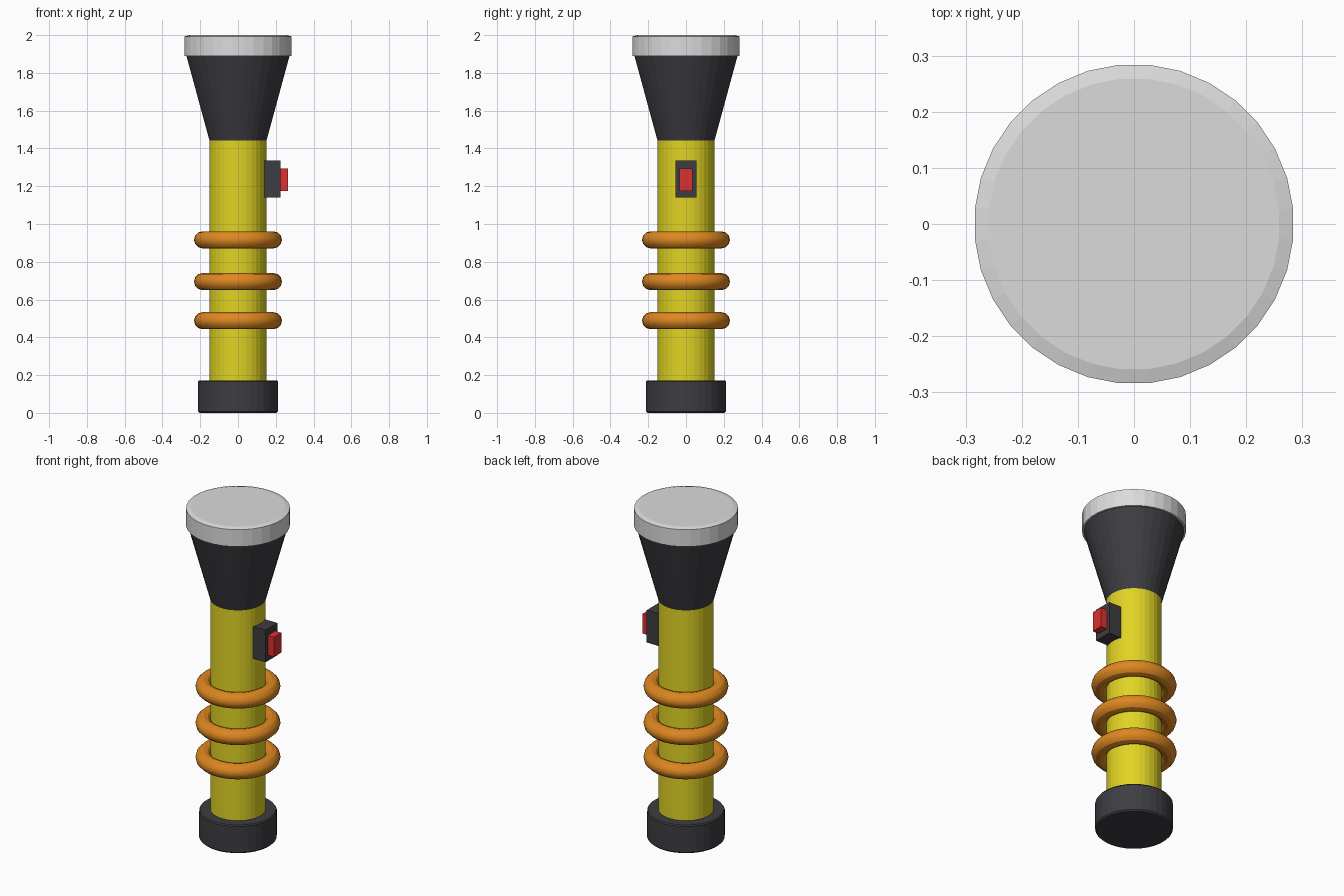
import bpy, math

cube = bpy.data.objects.get("Cube")
if cube:
    bpy.data.objects.remove(cube, do_unlink=True)

SIDES = 32


def material(name, srgb):
    color = [((c + 0.055) / 1.055) ** 2.4 for c in srgb] + [1]
    m = bpy.data.materials.new(name)
    m.use_nodes = True
    m.diffuse_color = color
    m.node_tree.nodes["Principled BSDF"].inputs["Base Color"].default_value = color
    return m


yellow = material("yellow", (0.88, 0.83, 0.14))
orange = material("orange", (0.87, 0.53, 0.13))
charcoal = material("charcoal", (0.24, 0.24, 0.26))
silver = material("silver", (0.86, 0.86, 0.86))
red = material("red", (0.86, 0.19, 0.19))


def finish(obj, name, mat):
    obj.name = obj.data.name = name
    obj.data.materials.append(mat)
    return obj


def turned(name, profile, mat):
    """Closed faceted solid turned about z from (radius, height) pairs."""
    verts, faces = [], []
    for r, z in profile:
        for i in range(SIDES):
            a = 2 * math.pi * (i + 0.5) / SIDES
            verts.append((r * math.cos(a), r * math.sin(a), z))
    for k in range(len(profile) - 1):
        for i in range(SIDES):
            a, b = k * SIDES + i, k * SIDES + (i + 1) % SIDES
            faces.append((a, b, b + SIDES, a + SIDES))
    faces.append(tuple(reversed(range(SIDES))))
    faces.append(tuple(range(len(verts) - SIDES, len(verts))))
    mesh = bpy.data.meshes.new(name)
    mesh.from_pydata(verts, [], faces)
    obj = bpy.data.objects.new(name, mesh)
    bpy.context.collection.objects.link(obj)
    return finish(obj, name, mat)


def box(name, low, high, mat):
    bpy.ops.mesh.primitive_cube_add(size=1, location=[(a + b) / 2 for a, b in zip(low, high)])
    obj = bpy.context.object
    obj.scale = [b - a for a, b in zip(low, high)]
    bpy.ops.object.transform_apply(location=False, rotation=False, scale=True)
    return finish(obj, name, mat)


# Turned housing, bottom to top
turned("end_cap", [(0.205, 0), (0.213, 0.008), (0.213, 0.165), (0.208, 0.172)], charcoal)
turned("barrel", [(0.152, 0.1), (0.152, 1.5)], yellow)
turned("head_cone", [(0.152, 1.443), (0.277, 1.9)], charcoal)
turned("lens_ring", [(0.285, 1.89), (0.285, 1.993), (0.26, 2.0)], silver)

# Rubber grip rings
for i, z in enumerate((0.488, 0.695, 0.916)):
    bpy.ops.mesh.primitive_torus_add(
        location=(0, 0, z), major_segments=SIDES, minor_segments=12,
        major_radius=0.188, minor_radius=0.045)
    finish(bpy.context.object, f"grip_ring_{i + 1}", orange)
    bpy.ops.object.shade_smooth_by_angle()

# Side switch
box("switch_housing", (0.135, -0.056, 1.14), (0.224, 0.056, 1.335), charcoal)
box("switch_button", (0.2, -0.035, 1.175), (0.265, 0.035, 1.295), red)
